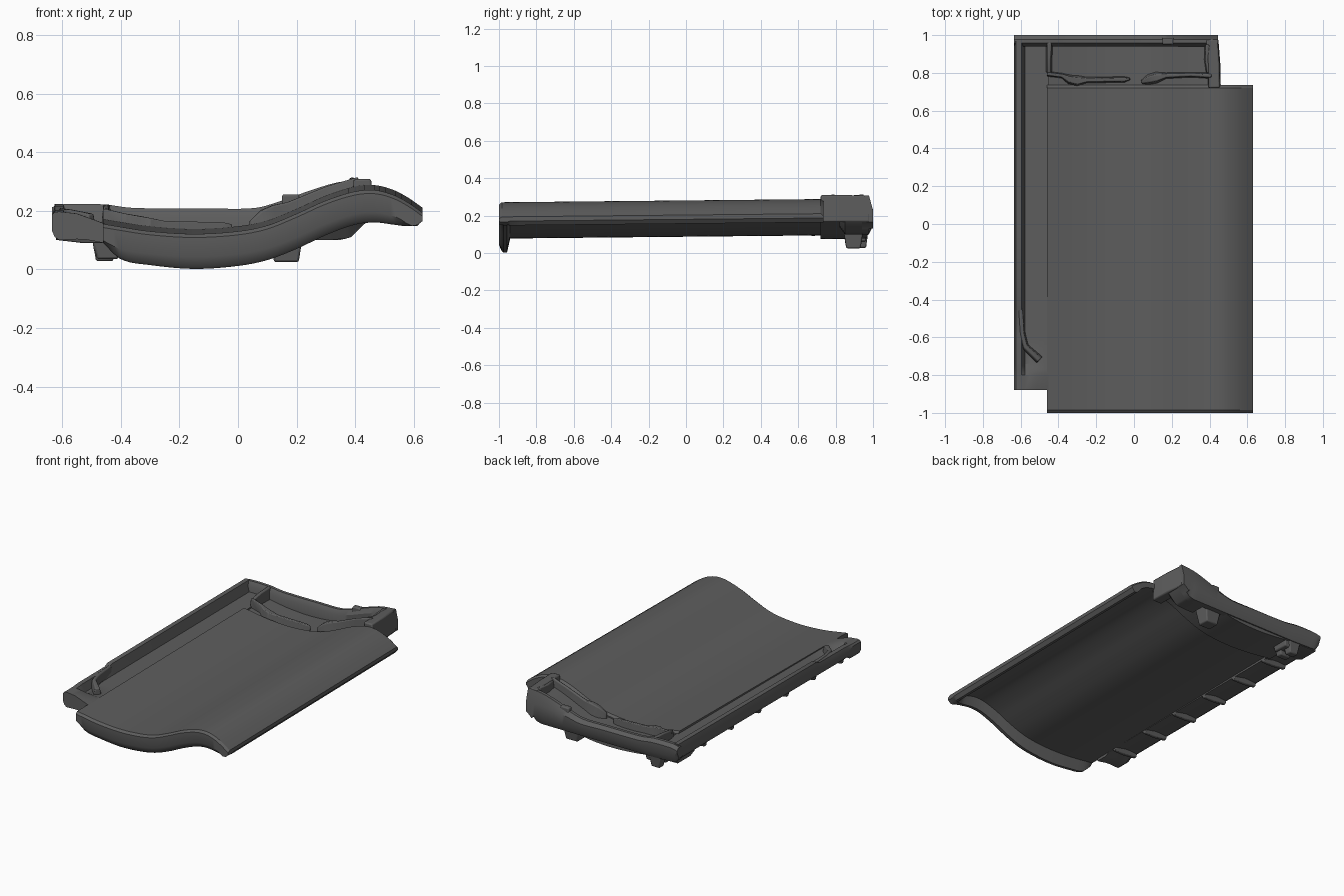
import bpy, bmesh, math

if "Cube" in bpy.data.objects:
    bpy.data.objects.remove(bpy.data.objects["Cube"])

mat = bpy.data.materials.new("dark_clay")
mat.diffuse_color = (0.11, 0.11, 0.11, 1)
mat.use_nodes = True
mat.node_tree.nodes["Principled BSDF"].inputs["Base Color"].default_value = mat.diffuse_color


def finish(name, bm, bevel=0):
    bmesh.ops.recalc_face_normals(bm, faces=bm.faces)
    me = bpy.data.meshes.new(name)
    bm.to_mesh(me)
    bm.free()
    me.materials.append(mat)
    ob = bpy.data.objects.new(name, me)
    bpy.context.collection.objects.link(ob)
    if bevel:
        m = ob.modifiers.new("soft_edges", 'BEVEL')
        m.width, m.segments, m.limit_method = bevel, 2, 'ANGLE'
    return ob


def curve(pts, smooth=True):
    """Interpolated height profile z(x) through pts."""
    n = len(pts)

    def slope(i):
        a, b = pts[max(i - 1, 0)], pts[min(i + 1, n - 1)]
        return (b[1] - a[1]) / (b[0] - a[0])

    def f(x):
        x = min(max(x, pts[0][0]), pts[-1][0])
        i = next(k for k in range(n - 1) if x <= pts[k + 1][0])
        (x0, z0), (x1, z1) = pts[i], pts[i + 1]
        h = x1 - x0
        t = (x - x0) / h
        if not smooth:
            return z0 + (z1 - z0) * t
        return ((2*t**3 - 3*t*t + 1) * z0 + (t**3 - 2*t*t + t) * h * slope(i)
                + (3*t*t - 2*t**3) * z1 + (t**3 - t*t) * h * slope(i + 1))
    return f


def solid(name, xs, ys, top, bot, bevel=0):
    """Closed slab between two height functions."""
    bm = bmesh.new()
    T = [[bm.verts.new((x, y, top(x, y))) for x in xs] for y in ys]
    B = [[bm.verts.new((x, y, bot(x, y))) for x in xs] for y in ys]
    for g in (T, B):
        for j in range(len(ys) - 1):
            for i in range(len(xs) - 1):
                bm.faces.new((g[j][i], g[j][i+1], g[j+1][i+1], g[j+1][i]))
    for j in (0, -1):
        for i in range(len(xs) - 1):
            bm.faces.new((T[j][i], T[j][i+1], B[j][i+1], B[j][i]))
    for i in (0, -1):
        for j in range(len(ys) - 1):
            bm.faces.new((T[j][i], T[j+1][i], B[j+1][i], B[j][i]))
    return finish(name, bm, bevel)


def ridge(name, path, bevel=0.006, taper=0.55):
    """Tapered rail along path points (x, y, z_low, z_high, width)."""
    bm = bmesh.new()
    rings = []
    for i, (x, y, lo, hi, w) in enumerate(path):
        a, b = path[max(i - 1, 0)], path[min(i + 1, len(path) - 1)]
        dx, dy = b[0] - a[0], b[1] - a[1]
        d = math.hypot(dx, dy)
        nx, ny = -dy / d * w / 2, dx / d * w / 2
        rings.append([bm.verts.new((x + nx*k, y + ny*k, z)) for k, z in
                      ((-1, lo), (1, lo), (taper, hi), (-taper, hi))])
    for r, s in zip(rings, rings[1:]):
        for k in range(4):
            bm.faces.new((r[k], r[(k+1) % 4], s[(k+1) % 4], s[k]))
    bm.faces.new(rings[0])
    bm.faces.new(rings[-1])
    return finish(name, bm, bevel)


def lug(name, x, y, sx, sy, lo, hi, k=0.7):
    """Hanging peg that narrows downwards."""
    bm = bmesh.new()
    bmesh.ops.create_cube(bm, size=1)
    for v in bm.verts:
        s = k if v.co.z < 0 else 1
        v.co = (x + v.co.x*sx*s, y + v.co.y*sy*s, hi if v.co.z > 0 else lo)
    return finish(name, bm, 0.007)


def span(a, b, n):
    return [a + (b - a) * i / n for i in range(n + 1)]


def rise(y):
    return 0.01 * (y + 1)


# Main S-curved profiles
upper = curve([(-.46, .155), (-.4, .145), (-.3, .13), (-.15, .121), (0, .13), (.1, .15), (.2, .19),
               (.3, .235), (.4, .266), (.47, .27), (.53, .254), (.58, .228), (.63, .193)])
lower = curve([(-.46, .105), (-.3, .085), (-.15, .077), (0, .085), (.1, .105), (.2, .142), (.3, .187),
               (.4, .218), (.47, .222), (.53, .205), (.565, .18), (.585, .152), (.615, .148), (.63, .17)])
lip = curve([(-.46, .09), (-.4, .035), (-.3, .015), (-.15, .002), (0, .012), (.1, .032), (.2, .07),
             (.3, .117), (.4, .153), (.47, .16), (.53, .153), (.585, .148), (.63, .165)])

# Body slab with drip lip along the front edge
lip_in = curve([(-1, .45), (-.985, .9), (-.975, 1), (-.957, 1), (-.94, 0), (1, 0)], False)
edge = curve([(-1, .012), (-.985, 0), (.72, 0), (.735, .012), (1, .012)], False)
body_y = [-1, -.985, -.975, -.957, -.94] + span(-.88, .72, 8) + [.735]


def body_bottom(x, y):
    k = lip_in(y)
    return (1 - k) * (lower(x) + rise(y)) + k * lip(x)


solid("tile_body", span(-.46, .63, 60), body_y,
      lambda x, y: upper(x) + rise(y) - edge(y), body_bottom)

# Left interlocking flange: raised rim, channel, closed front tab
tab = curve([(-.635, .185), (-.622, .198), (-.55, .19), (-.5, .172), (-.44, .15)], False)
channel = curve([(-.635, 0), (-.625, 1), (-.595, 1), (-.578, 0), (-.44, 0)], False)
closing = curve([(-.88, 1), (-.8, 1), (-.74, 0), (1, 0)], False)
under = curve([(-.635, .15), (-.62, .118), (-.53, .122), (-.44, .105)], False)


def flange_top(x, y):
    rim = .2 if y < -.45 else .214
    floor = .17 if x < -.63 else .15
    k = closing(y)
    return k * tab(x) + (1 - k) * (floor + (rim - floor) * channel(x)) + .5 * rise(y)


solid("left_flange", [-.635, -.625, -.61, -.595, -.578, -.55, -.52, -.5, -.475, -.45],
      [-.88, -.8, -.77, -.74, -.6, -.47, -.44, 0, .5, .97], flange_top,
      lambda x, y: under(x) - (.018 if y < -.79 else 0))
ridge("channel_guide", [(-.6, -.45, .15, .21, .035), (-.592, -.58, .15, .207, .035),
                        (-.575, -.65, .15, .205, .038), (-.5, -.72, .14, .19, .05)])
# Stiffening ribs beneath the flange
for i in range(6):
    y = -.72 + .28 * i
    ridge(f"flange_rib_{i+1}", [(-.615, y, .14, .1, .05), (-.53, y, .14, .09, .05),
                                (-.45, y, .13, .09, .05)], .004, .4)

# Head pan behind the body, set lower than it
solid("head_pan", span(-.47, .44, 40), [.72, .76, .86, .97],
      lambda x, y: upper(x) + rise(y) - .02,
      lambda x, y: lower(x) + rise(y) - .02)

# Back rim across the head
rim_top = curve([(-.635, .212), (-.6, .222), (-.46, .222), (-.36, .21), (-.1, .208), (.06, .21),
                 (.15, .235), (.24, .267), (.34, .297), (.44, .308)])
rim_low = curve([(-.635, .14), (-.61, .105), (-.45, .1), (.35, .1), (.385, .11), (.44, .165)], False)
rim_drop = curve([(-.635, .018), (.1, .025), (.35, .07), (.44, .08)])
solid("back_rim", span(-.635, .445, 54), [.94, .958, .978, 1],
      lambda x, y: rim_top(x) - (rim_drop(x) if y > .99 else .03 if y < .95 else 0),
      lambda x, y: rim_low(x) + (.045 * (y > .99) if x < .4 else 0), 0)
lug("rim_nib", .18, .968, .06, .035, .2, .256, 1)

# Right head wall and the underside frame around the pan
ridge("right_head_wall", [(.425, .72, .165, .309, .07), (.422, .85, .165, .309, .07),
                          (.412, .978, .165, .308, .07)], .008, .85)
solid("right_head_skirt", [.25, .31, .37, .385, .44], [.82, .85, .96],
      lambda x, y: lower(x), lambda x, y: rim_low(x) + (.04 if y < .83 else 0))
solid("left_head_skirt", [-.62, -.58, -.45, -.4], [.8, .84, .97],
      lambda x, y: .14, lambda x, y: .1 if y > .82 else .118)


# Water bars on the head
def bar(name, pts):
    ridge(name, [(x, y, upper(x) - .02, upper(x) + rise(y) + h, w) for x, y, h, w in pts])


bar("left_frame_bar", [(-.448, .96, .05, .04), (-.45, .87, .045, .035), (-.45, .8, .035, .035)])
bar("left_water_bar", [(-.46, .795, .035, .03), (-.38, .785, .03, .03), (-.34, .765, .03, .055),
                       (-.3, .757, .028, .065), (-.25, .762, .022, .035), (-.05, .765, .018, .035),
                       (-.02, .768, .008, .015)])
bar("right_water_bar", [(.04, .75, .012, .025), (.08, .765, .04, .06), (.12, .775, .045, .065),
                        (.17, .785, .035, .035), (.3, .79, .03, .03), (.41, .785, .03, .035)])
bar("corner_bar", [(.39, .95, .03, .035), (.385, .87, .025, .03), (.395, .8, .02, .03)])

# Hanging lugs under the head
lug("right_lug", .165, .895, .12, .11, .025, .14, .7)
lug("left_lug_front", -.445, .875, .11, .065, .035, .12, .65)
lug("left_lug_back", -.455, .94, .09, .07, .028, .12, .65)
lug("lug_web", -.44, .91, .12, .12, .062, .12, .85)

bpy.ops.object.select_all(action='SELECT')
bpy.context.view_layer.objects.active = bpy.context.selected_objects[0]
bpy.ops.object.shade_smooth_by_angle(angle=math.radians(32))
